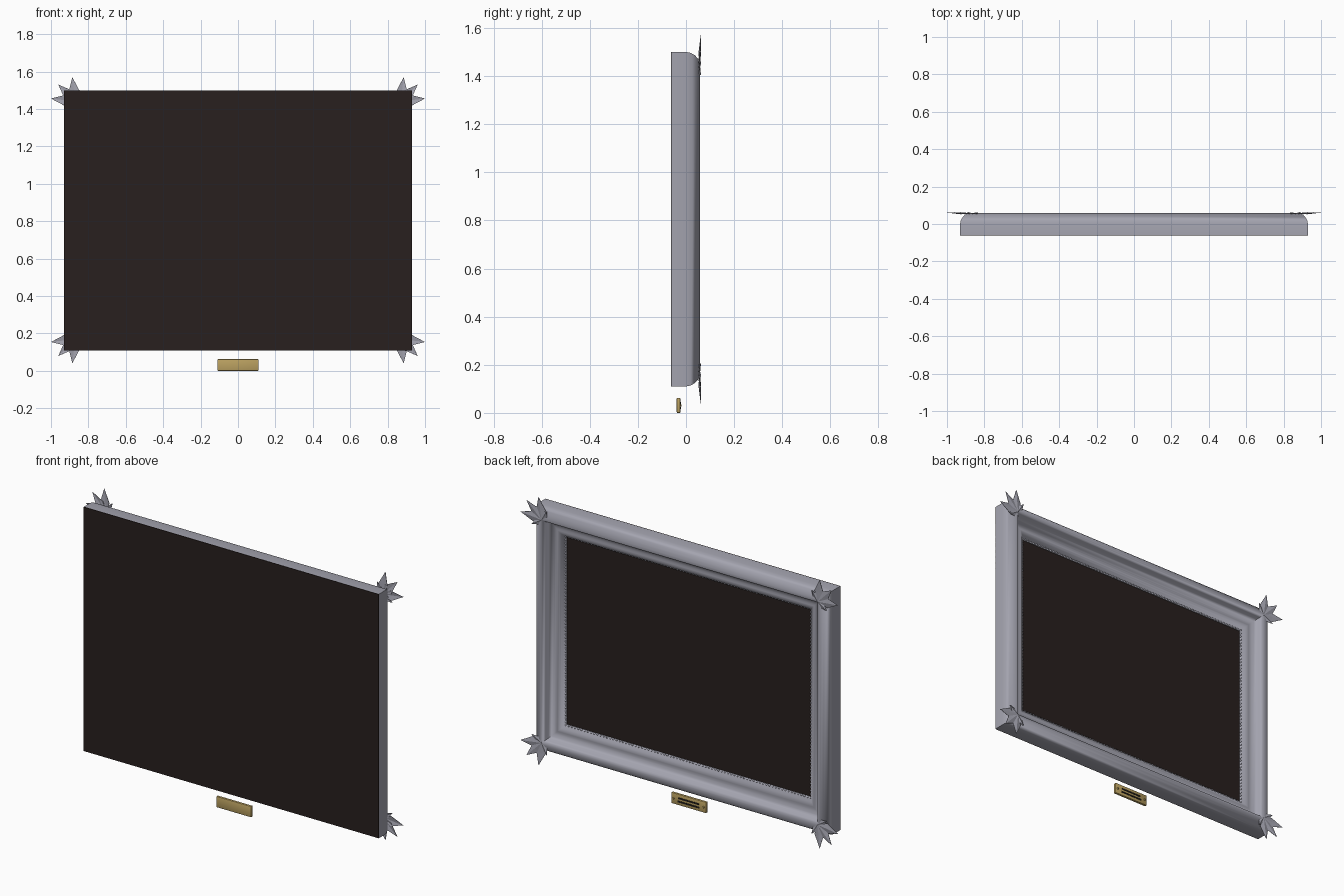
import bpy, bmesh, math
from mathutils import Matrix, Vector

if "Cube" in bpy.data.objects:
    bpy.data.objects.remove(bpy.data.objects["Cube"])


def material(name, rgb):
    m = bpy.data.materials.new(name)
    m.diffuse_color = (*rgb, 1)
    m.use_nodes = True
    m.node_tree.nodes["Principled BSDF"].inputs["Base Color"].default_value = m.diffuse_color
    return m


SILVER = material("silver grey", (0.37, 0.37, 0.43))
DARK = material("dark brown", (0.021, 0.014, 0.013))
BRASS = material("brass", (0.50, 0.36, 0.12))
INK = material("engraving black", (0.015, 0.012, 0.01))

W, H, ZC = 0.93, 0.695, 0.805      # half width, half height, centre height


def finish(name, bm, mat, angle=None):
    bmesh.ops.recalc_face_normals(bm, faces=bm.faces)
    me = bpy.data.meshes.new(name)
    bm.to_mesh(me)
    bm.free()
    me.materials.append(mat)
    ob = bpy.data.objects.new(name, me)
    bpy.context.collection.objects.link(ob)
    if angle:
        bpy.ops.object.select_all(action='DESELECT')
        ob.select_set(True)
        bpy.context.view_layer.objects.active = ob
        bpy.ops.object.shade_smooth_by_angle(angle=math.radians(angle))
    return ob


def box(name, centre, size, mat, bevel=0):
    bm = bmesh.new()
    bmesh.ops.create_cube(bm, size=1, matrix=Matrix.Translation(centre) @ Matrix.Diagonal((*size, 1)))
    if bevel:
        bmesh.ops.bevel(bm, geom=bm.edges[:], offset=bevel, segments=2, affect='EDGES', profile=0.5)
    return finish(name, bm, mat, 60 if bevel else None)


# Moulded frame: profile of (inset from outer edge, y) swept round a mitred rectangle
profile = [(0, -0.06), (0, 0), (0.004, 0.02), (0.014, 0.037), (0.028, 0.05),
           (0.044, 0.057), (0.056, 0.058), (0.066, 0.052), (0.072, 0.04),
           (0.08, 0.024), (0.09, 0.011), (0.102, 0.003), (0.112, 0.001),
           (0.122, 0.003), (0.132, 0.001), (0.142, -0.006), (0.152, -0.016),
           (0.16, -0.024), (0.16, -0.035)]
bm = bmesh.new()
rings = [[bm.verts.new((sx * (W - d), y, ZC + sz * (H - d)))
          for sx, sz in ((-1, -1), (1, -1), (1, 1), (-1, 1))] for d, y in profile]
for a, b in zip(rings, rings[1:]):
    for i in range(4):
        j = (i + 1) % 4
        bm.faces.new((a[i], a[j], b[j], b[i]))
finish("frame_moulding", bm, SILVER, 60)

# Row of small beads round the picture opening
bm = bmesh.new()
bw, bh = W - 0.157, H - 0.157
for half, other, along_x in ((bw, bh, True), (bh, bw, False)):
    n = round(2 * half / 0.02)
    for i in range(n):
        t = -half + 2 * half * i / n
        for s in (-1, 1):
            x, z = (t * s, s * other) if along_x else (s * other, -t * s)
            bmesh.ops.create_icosphere(bm, subdivisions=1, radius=0.007,
                                       matrix=Matrix.Translation((x, -0.023, ZC + z)))
finish("inner_beading", bm, SILVER, 60)

# Picture panel and full-size backing board
box("picture_panel", (0, -0.034, ZC), (1.56, 0.01, 1.09), DARK)
box("backing_board", (0, -0.06, ZC), (2 * W, 0.004, 2 * H), DARK)

# Corner ornaments: fans of five folded leaves, the outer two shorter
for sx, sz, label in ((1, 1, "top_right"), (-1, 1, "top_left"),
                      (1, -1, "bottom_right"), (-1, -1, "bottom_left")):
    bm = bmesh.new()
    for deg, length, half in ((-31, 0.07, 0.018), (7, 0.131, 0.029), (45, 0.128, 0.029),
                              (83, 0.131, 0.029), (121, 0.07, 0.018)):
        a = math.radians(deg)
        along = Vector((math.cos(a), 0, math.sin(a)))
        side = Vector((-math.sin(a), 0, math.cos(a)))
        root = Vector((W - 0.06, 0, H - 0.06))

        def vert(u, v, y):
            p = root + along * u * length + side * v
            return bm.verts.new((sx * p.x, y, ZC + sz * p.z))
        base, tip, mid = vert(0, 0, 0.058), vert(1, 0, 0.062), vert(0.45, 0, 0.059)
        left, right = vert(0.42, half, 0.053), vert(0.42, -half, 0.053)
        for f in ((base, mid, left), (left, mid, tip), (base, right, mid), (right, tip, mid)):
            bm.faces.new(f)
    ob = finish("corner_leaves_" + label, bm, SILVER)
    mod = ob.modifiers.new("thickness", 'SOLIDIFY')
    mod.thickness = 0.002
    mod.offset = 0

# Brass plate below the frame, with plain engraved bars and two screws
box("name_plate", (0, -0.031, 0.031), (0.22, 0.015, 0.062), BRASS, 0.003)
for name, z, w in (("upper", 0.040, 0.13), ("lower", 0.021, 0.14)):
    box("plate_bar_" + name, (0, -0.0230, z), (w, 0.003, 0.009), INK)
for sx, name in ((-1, "left"), (1, "right")):
    bm = bmesh.new()
    bmesh.ops.create_cone(bm, cap_ends=True, segments=12, radius1=0.006, radius2=0.004, depth=0.006,
                          matrix=Matrix.Translation((sx * 0.095, -0.021, 0.031)) @ Matrix.Rotation(-math.pi / 2, 4, 'X'))
    finish("plate_screw_" + name, bm, BRASS)
